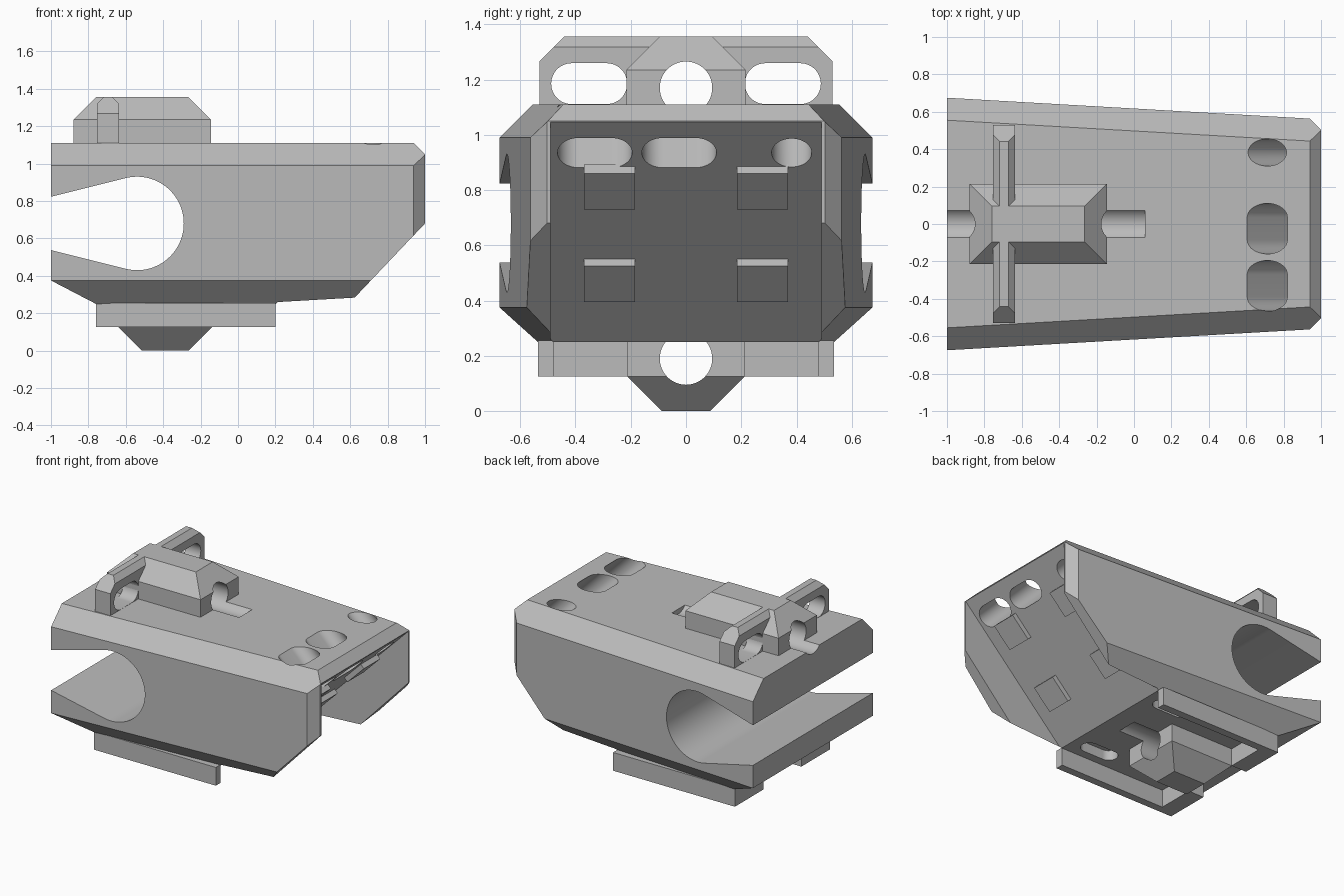
import bpy, bmesh
from math import sin, cos, radians
from mathutils import Vector as V

old = bpy.data.objects.get("Cube")
if old:
    bpy.data.objects.remove(old, do_unlink=True)

grey = bpy.data.materials.new("plain grey")
grey.use_nodes = True
grey.diffuse_color = (0.5, 0.5, 0.5, 1)
grey.node_tree.nodes["Principled BSDF"].inputs["Base Color"].default_value = (0.5, 0.5, 0.5, 1)

X, Y, Z = V((1, 0, 0)), V((0, 1, 0)), V((0, 0, 1))
DRILL = (X - Z).normalized()      # square to the sloped nose
SLOPE = (X + Z).normalized()      # up along the sloped nose


def finish(name, bm):
    bmesh.ops.recalc_face_normals(bm, faces=bm.faces[:])
    mesh = bpy.data.meshes.new(name)
    bm.to_mesh(mesh)
    bm.free()
    mesh.materials.append(grey)
    obj = bpy.data.objects.new(name, mesh)
    bpy.context.scene.collection.objects.link(obj)
    return obj


def convex(name, lo, hi, planes=()):
    """Box trimmed by planes given as (point, outward normal)."""
    bm = bmesh.new()
    bmesh.ops.create_cube(bm, size=1)
    lo, hi = V(lo), V(hi)
    for v in bm.verts:
        v.co = V([(lo[i] + hi[i]) / 2 + v.co[i] * (hi[i] - lo[i]) for i in range(3)])
    for point, normal in planes:
        bmesh.ops.bisect_plane(bm, geom=bm.verts[:] + bm.edges[:] + bm.faces[:], dist=1e-5,
                               plane_co=point, plane_no=normal, clear_outer=True)
        rim = [e for e in bm.edges if e.is_boundary]
        if rim:
            bmesh.ops.holes_fill(bm, edges=rim, sides=0)
    return finish(name, bm)


def prism(name, points, origin, u, v, sweep):
    """Flat outline in the u, v plane, swept along a vector."""
    bm = bmesh.new()
    face = bm.faces.new([bm.verts.new(V(origin) + u * a + v * b) for a, b in points])
    new = bmesh.ops.extrude_face_region(bm, geom=[face])["geom"]
    bmesh.ops.translate(bm, vec=sweep, verts=[g for g in new if isinstance(g, bmesh.types.BMVert)])
    return finish(name, bm)


def arc(cx, cy, r, start, end, n=32):
    angles = [radians(start + (end - start) * i / n) for i in range(n + 1)]
    return [(cx + r * cos(a), cy + r * sin(a)) for a in angles]


def capsule(a, b, r):
    """Rounded slot outline spanning a to b; a circle when b - a = 2r."""
    if b - a - 2 * r < 0.01:
        return arc((a + b) / 2, 0, r, 0, 360, 48)[:-1]
    return arc(b - r, 0, r, -90, 90, 24) + arc(a + r, 0, r, 90, 270, 24)


def cut(obj, cutter):
    mod = obj.modifiers.new("cut", "BOOLEAN")
    mod.operation, mod.solver, mod.object = "DIFFERENCE", "EXACT", cutter
    bpy.context.view_layer.update()
    bpy.context.view_layer.objects.active = obj
    bpy.ops.object.modifier_apply(modifier=mod.name)


# Tapered body with bevelled edges
trims = [
    (V((1, 0, 1.05)), V((1, 0, 1))),              # nose top bevel
    (V((1, 0, 0.68)), V((0.39, 0, -0.37))),       # nose under slope
    (V((-1, 0, 0.375)), V((-0.125, 0, -0.24))),   # rear under bevel
]
for s in (-1, 1):
    side = V((0.0575, s, 0))
    edge = V((-1, s * 0.675, 0))
    trims += [
        (edge, side),
        (edge + Z * 0.99, side + Z),
        (edge + Z * 0.375, side - Z),
        (V((0.94, s * 0.563, 0)), V((1, s, 0))),
    ]
body = convex("body", (-1, -0.8, 0.25), (1, 0.8, 1.11), trims)

# Top connector: tapered block and slotted cross bar
top_block = convex("top_block", (-0.88, -0.215, 1.04), (-0.145, 0.215, 1.355), [
    (V((-0.88, 0, 1.235)), V((-1, 0, 1))), (V((-0.145, 0, 1.235)), V((1, 0, 1))),
    (V((0, 0.215, 1.235)), V((0, 1, 1))), (V((0, -0.215, 1.235)), V((0, -1, 1)))])
cross_bar = convex("cross_bar", (-0.755, -0.53, 1.1), (-0.635, 0.53, 1.355), [
    (V((-0.755, 0, 1.318)), V((-1, 0, 1))), (V((-0.635, 0, 1.318)), V((1, 0, 1))),
    (V((0, 0.53, 1.267)), V((0, 1, 1))), (V((0, -0.53, 1.267)), V((0, -1, 1)))])

# Bottom connector: tapered block inside an open frame
bottom_block = convex("bottom_block", (-0.64, -0.213, 0), (-0.14, 0.213, 0.28), [
    (V((-0.64, 0, 0.125)), V((-1, 0, -1))), (V((-0.14, 0, 0.125)), V((1, 0, -1))),
    (V((0, 0.213, 0.125)), V((0, 1, -1))), (V((0, -0.213, 0.125)), V((0, -1, -1)))])
parts = [body, top_block, cross_bar, bottom_block]
for s, label in ((-1, "right"), (1, "left")):
    rail = sorted((s * 0.48, s * 0.535))
    parts.append(convex(label + "_frame_rail", (-0.76, rail[0], 0.125), (0.2, rail[1], 0.255)))
    wall = sorted((s * 0.213, s * 0.481))
    parts.append(convex(label + "_frame_end", (-0.76, wall[0], 0.125), (-0.64, wall[1], 0.255)))

# Cutters
cutters = []


def cutter(targets, points, origin, u, v, sweep):
    tool = prism("cutter", points, origin, u, v, sweep)
    tool.hide_render = True
    cutters.append(tool)
    for t in targets:
        cut(t, tool)


# Recess under the nose, leaving a cheek on each side
cutter([body], [(0.05, 0.097), (1.2, 1.247), (1.2, 0.097)], (0, -0.49, 0), X, Z, Y * 0.98)
# Keyhole opening through the rear
keyhole = [(-1.1, 0.562)] + arc(-0.54, 0.68, 0.25, -104, 104, 48) + [(-1.1, 0.798)]
cutter([body], keyhole, (0, -0.9, 0), X, Z, Y * 1.8)
# Slots drilled through the nose
for a, b in ((0.31, 0.455), (-0.16, 0.11), (-0.465, -0.195)):
    r = min(0.076, (b - a) / 2)
    cutter([body], capsule(a, b, r), V((0.7125, 0, 1.11)) - DRILL * 0.3, Y, SLOPE, DRILL * 0.8)
# Pin holes along the body through both connectors
for z, targets in ((1.17, [body, top_block, cross_bar]), (0.19, [body, bottom_block])):
    cutter(targets, capsule(-0.095, 0.095, 0.095), (-1.1, 0, z), Y, Z, X * 1.16)
for s in (-1, 1):
    # Slots in the cross bar
    a, b = sorted((s * 0.213, s * 0.488))
    cutter([cross_bar], capsule(a, b, 0.074), (-0.9, 0, 1.185), Y, Z, X * 0.5)
    # Slots in the underside
    cutter([body], capsule(-0.15, 0.13, 0.06), (0, s * 0.36, 0.2), X, Y, Z * 0.12)

for tool in cutters:
    bpy.data.objects.remove(tool, do_unlink=True)

# Square pads on the sloped nose
half = 0.092
square = [(-half, -half), (half, -half), (half, half), (-half, half)]
for z, row in ((0.82, "upper"), (0.485, "lower")):
    for y, label in ((-0.277, "right"), (0.277, "left")):
        start = V((z - 0.047, y, z)) - DRILL * 0.01
        parts.append(prism(f"{row}_{label}_pad", square, start, Y, SLOPE, DRILL * 0.045))

# Smooth the round holes, keep the flat facets crisp
bpy.ops.object.select_all(action="DESELECT")
for obj in parts:
    obj.select_set(True)
bpy.context.view_layer.objects.active = body
bpy.ops.object.shade_smooth_by_angle(angle=radians(20))
